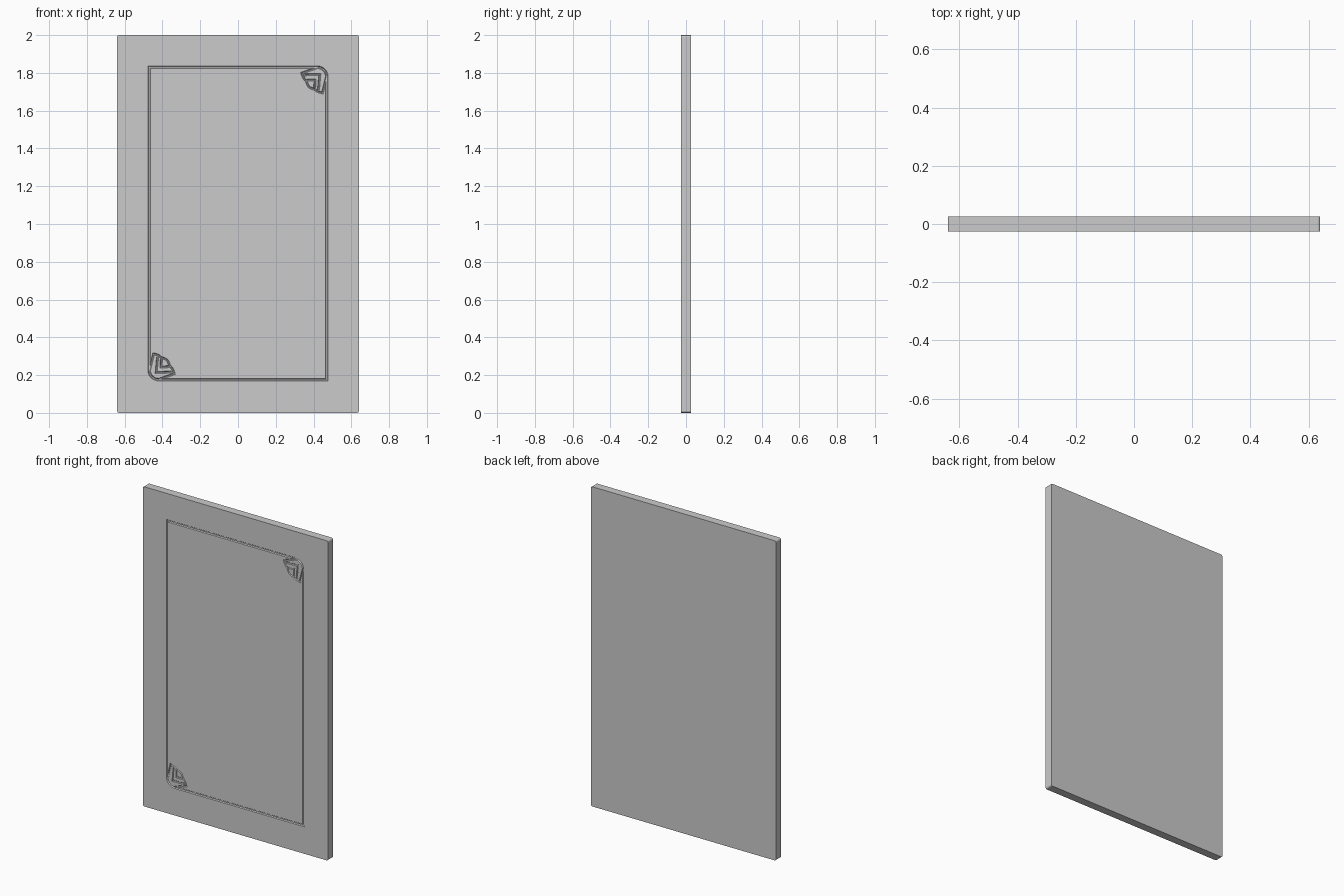
import bpy, bmesh, math
from mathutils import Vector

if "Cube" in bpy.data.objects:
    bpy.data.objects.remove(bpy.data.objects["Cube"])

W, H, T = 0.64, 2.0, 0.0255      # half width, height, half thickness
CZ = 1.003                       # centre height of the routed pattern


def arc(cx, cz, r, a0, a1, n=8):
    return [(cx + r * math.cos(math.radians(a0 + (a1 - a0) * i / n)),
             cz + r * math.sin(math.radians(a0 + (a1 - a0) * i / n))) for i in range(n + 1)]


def turned(path):
    """The same path rotated half a turn about the pattern centre."""
    return [(-x, 2 * CZ - z) for x, z in path]


def bulge(a, b, h, n=5):
    """Shallow curve from a to b, bowed to the left by h (end point left out)."""
    a, b = Vector(a), Vector(b)
    side = Vector((a.y - b.y, b.x - a.x)).normalized()
    return [tuple(a.lerp(b, i / n) + side * h * math.sin(math.pi * i / n)) for i in range(n)]


def groove_cutter(path, closed, width, depth):
    """Mitred sweep of a tapered groove section along a path in the front plane."""
    bm = bmesh.new()
    pts = [Vector(p) for p in path]
    n = len(pts)
    rise = 0.004
    top = width / 2 * (1 + 0.6 * rise / depth)
    section = [(-top, -T - rise), (top, -T - rise),
               (width * 0.2, -T + depth), (-width * 0.2, -T + depth)]
    rings = []
    for i, p in enumerate(pts):
        before = pts[i - 1] if closed or i else None
        after = pts[(i + 1) % n] if closed or i < n - 1 else None
        d0 = (p - before).normalized() if before is not None else (after - p).normalized()
        d1 = (after - p).normalized() if after is not None else d0
        n0, n1 = Vector((-d0.y, d0.x)), Vector((-d1.y, d1.x))
        m = (n0 + n1).normalized()
        m *= min(1 / max(m.dot(n0), 0.1), 1.8)
        rings.append([bm.verts.new((p.x + m.x * o, y, p.y + m.y * o)) for o, y in section])
    for i in range(n if closed else n - 1):
        a, b = rings[i], rings[(i + 1) % n]
        for k in range(4):
            j = (k + 1) % 4
            bm.faces.new((a[k], a[j], b[j], b[k]))
    if not closed:
        bm.faces.new(rings[0])
        bm.faces.new(rings[-1])
    bmesh.ops.recalc_face_normals(bm, faces=bm.faces)
    me = bpy.data.meshes.new("groove_cutter")
    bm.to_mesh(me)
    bm.free()
    ob = bpy.data.objects.new("groove_cutter", me)
    bpy.context.collection.objects.link(ob)
    ob.hide_render = True
    return ob


# Flat panel with slightly rounded corners
r = 0.01
outline = (arc(W - r, r, r, -90, 0, 4) + arc(W - r, H - r, r, 0, 90, 4)
           + arc(-W + r, H - r, r, 90, 180, 4) + arc(-W + r, r, r, 180, 270, 4))
bm = bmesh.new()
face = bm.faces.new([bm.verts.new((x, -T, z)) for x, z in outline])
ext = bmesh.ops.extrude_face_region(bm, geom=[face])
bmesh.ops.translate(bm, vec=(0, 2 * T, 0),
                    verts=[v for v in ext["geom"] if isinstance(v, bmesh.types.BMVert)])
bmesh.ops.recalc_face_normals(bm, faces=bm.faces)
mesh = bpy.data.meshes.new("door_panel")
bm.to_mesh(mesh)
bm.free()
panel = bpy.data.objects.new("door_panel", mesh)
bpy.context.collection.objects.link(panel)

# Frame groove: two opposite corners rounded, two square
half = [(-0.47, 1.83)] + arc(-0.42, 0.226, 0.05, 180, 270)
cutters = [groove_cutter(half + turned(half), True, 0.014, 0.006)]

# Corner fan ornament: scalloped leaf outline, inner leaf and inner chevron
tip_a, tip_b = (-0.447, 0.312), (-0.338, 0.207)
s1, s2 = (-0.405, 0.292), (-0.363, 0.252)
fan = ([(-0.469, 0.225)] + bulge(tip_a, s1, 0.004) + bulge(s1, s2, 0.011)
       + bulge(s2, tip_b, 0.004) + [tip_b, (-0.422, 0.177)])
chevron = [(-0.426, 0.296), (-0.433, 0.214), (-0.352, 0.216)]
leaf = ([(-0.406, 0.287), (-0.407, 0.243)] + bulge((-0.407, 0.243), (-0.363, 0.245), 0)[1:]
        + [(-0.363, 0.246)])
for path in (fan, chevron, leaf):
    for p in (path, turned(path)):
        cutters.append(groove_cutter(p, False, 0.011, 0.005))

# Cut every groove into the panel
for c in cutters:
    mod = panel.modifiers.new("groove", 'BOOLEAN')
    mod.operation = 'DIFFERENCE'
    mod.solver = 'EXACT'
    mod.object = c
bpy.context.view_layer.update()
deps = bpy.context.evaluated_depsgraph_get()
result = bpy.data.meshes.new_from_object(panel.evaluated_get(deps))
panel.modifiers.clear()
panel.data = result
for c in cutters:
    bpy.data.objects.remove(c)
